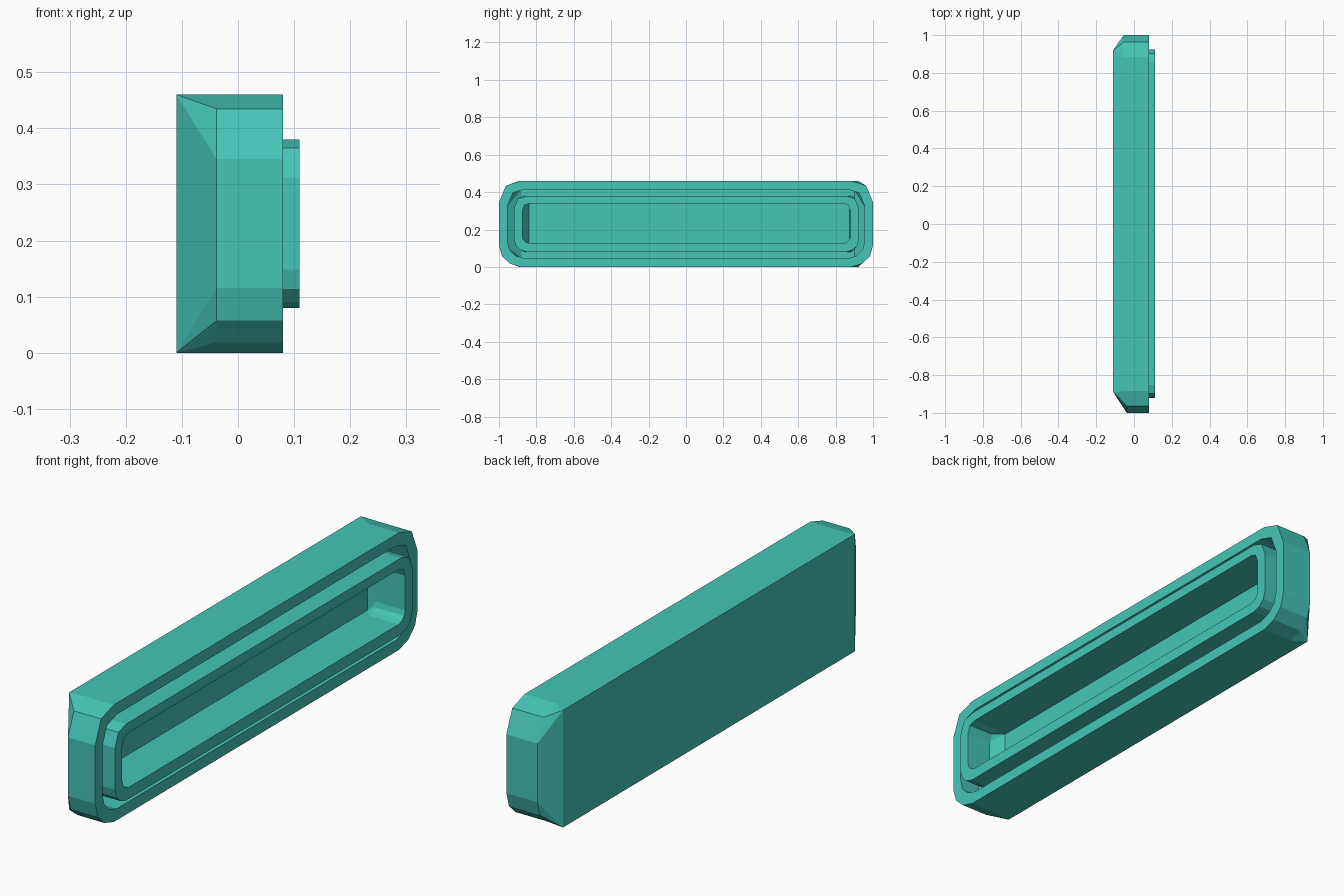
import bpy, bmesh

if "Cube" in bpy.data.objects:
    bpy.data.objects.remove(bpy.data.objects["Cube"])

teal = bpy.data.materials.new("teal")
teal.diffuse_color = (0.06, 0.56, 0.47, 1)
teal.use_nodes = True
teal.node_tree.nodes["Principled BSDF"].inputs["Base Color"].default_value = teal.diffuse_color

# unit corner insets (from side, from top/bottom): finer at the bottom
TOP = [(0, 1), (0.32, 0.22), (1, 0)]
LOW = [(1, 0), (0.5, 0.16), (0.14, 0.5), (0, 1)]


def ring(y0, y1, z0, z1, r, x0, x1=None):
    """Rounded rectangle in YZ; x0 at the -y end, x1 at the +y end."""
    x1 = x0 if x1 is None else x1
    pts = [(x1, y1 - a * r, z0 + b * r) for a, b in LOW]
    pts += [(x1, y1 - a * r, z1 - b * r) for a, b in TOP]
    pts += [(x0, y0 + a * r, z1 - b * r) for a, b in reversed(TOP)]
    pts += [(x0, y0 + a * r, z0 + b * r) for a, b in reversed(LOW)]
    return pts


def loft(name, rings):
    """Skin consecutive rings and cap both ends; r=0 rings collapse to sharp corners."""
    bm = bmesh.new()
    loops = [[bm.verts.new(p) for p in r] for r in rings]
    n = len(loops[0])
    for a, b in zip(loops, loops[1:]):
        for i in range(n):
            j = (i + 1) % n
            bm.faces.new((a[i], a[j], b[j], b[i]))
    bm.faces.new(loops[0])
    bm.faces.new(loops[-1])
    bmesh.ops.remove_doubles(bm, verts=bm.verts, dist=1e-4)
    bmesh.ops.recalc_face_normals(bm, faces=bm.faces)
    me = bpy.data.meshes.new(name)
    bm.to_mesh(me)
    bm.free()
    me.materials.append(teal)
    ob = bpy.data.objects.new(name, me)
    bpy.context.collection.objects.link(ob)
    return ob


# outer casing: sharp back, tapered ends, rounded front rim, hollow inside
loft("outer_casing", [
    ring(-0.89, 0.92, 0, 0.46, 0, -0.11),
    ring(-1, 1, 0, 0.46, 0.115, -0.038, -0.055),
    ring(-1, 1, 0, 0.46, 0.115, 0.08),
    ring(-0.955, 0.955, 0.045, 0.415, 0.09, 0.08),
    ring(-0.955, 0.955, 0.045, 0.415, 0.09, -0.01, -0.02),
    ring(-0.88, 0.90, 0.045, 0.415, 0, -0.06),
])

# inner tray: same shape, smaller, standing proud of the casing rim
loft("inner_tray", [
    ring(-0.86, 0.885, 0.08, 0.38, 0, -0.06),
    ring(-0.92, 0.925, 0.08, 0.38, 0.068, -0.01, -0.02),
    ring(-0.92, 0.925, 0.08, 0.38, 0.068, 0.11),
    ring(-0.875, 0.88, 0.125, 0.34, 0.04, 0.11),
    ring(-0.875, 0.88, 0.125, 0.34, 0.04, 0.0, -0.02),
    ring(-0.84, 0.873, 0.125, 0.34, 0, -0.05),
])
